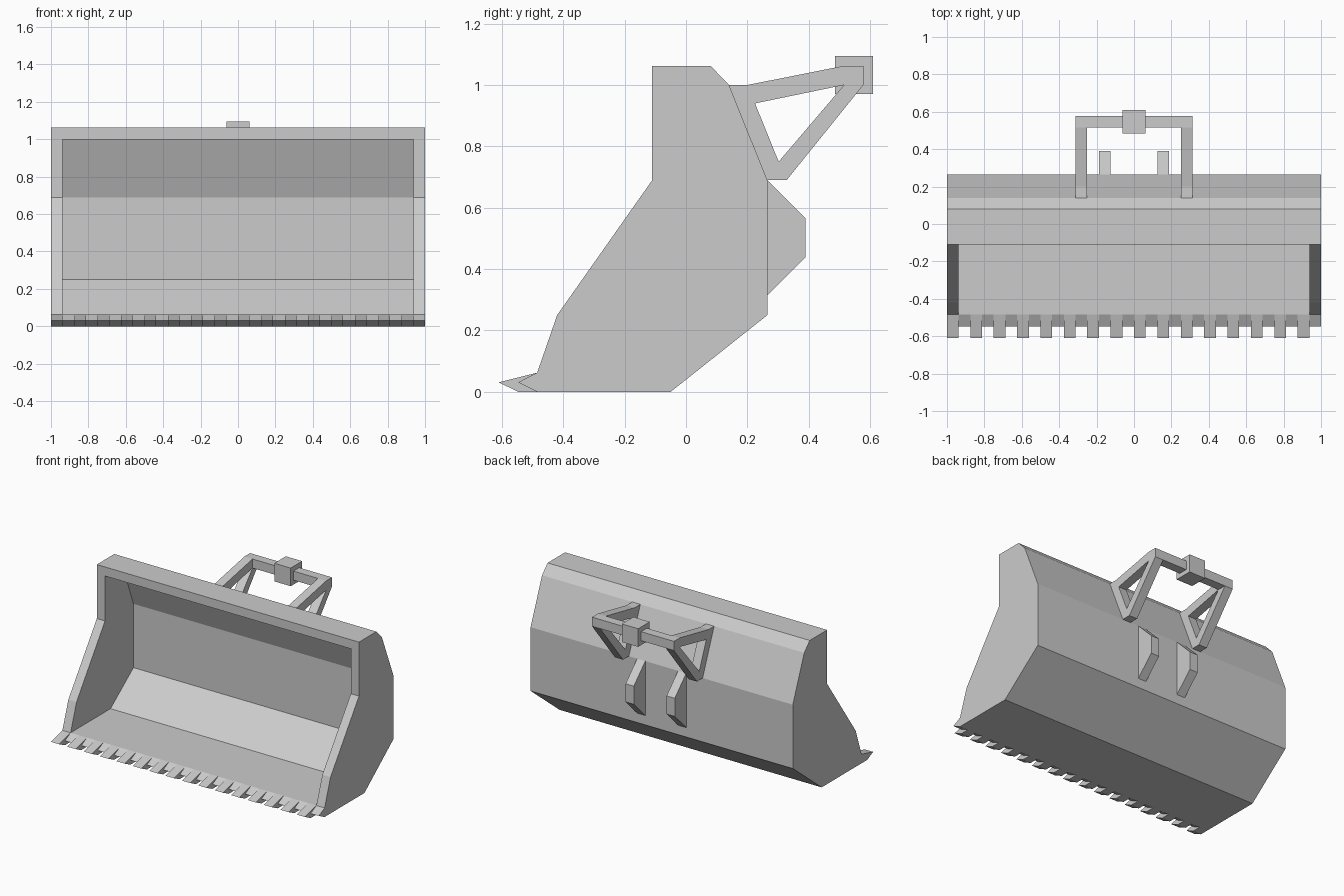
import bpy, bmesh

if "Cube" in bpy.data.objects:
    bpy.data.objects.remove(bpy.data.objects["Cube"])


def make_object(name, bm):
    bmesh.ops.recalc_face_normals(bm, faces=bm.faces)
    mesh = bpy.data.meshes.new(name)
    bm.to_mesh(mesh)
    bm.free()
    obj = bpy.data.objects.new(name, mesh)
    bpy.context.collection.objects.link(obj)
    return obj


def add_prism(bm, profile, x0, x1):
    """Extrude a closed (y, z) profile along x."""
    a = [bm.verts.new((x0, y, z)) for y, z in profile]
    b = [bm.verts.new((x1, y, z)) for y, z in profile]
    bm.faces.new(a)
    bm.faces.new(b[::-1])
    for i in range(len(a)):
        j = (i + 1) % len(a)
        bm.faces.new((a[i], b[i], b[j], a[j]))


def prisms(name, profile, spans):
    bm = bmesh.new()
    for x0, x1 in spans:
        add_prism(bm, profile, x0, x1)
    return make_object(name, bm)


# Bucket shell: outer skin, inner skin and the rim joining them at the mouth
mouth = [(-.11, .69), (-.42, .25), (-.485, .0625)]
skin = [(-.485, 0), (-.05, 0), (.265, .25), (.265, .69), (.14, 1), (.08, 1.0625), (-.11, 1.0625)]
lining = [(-.05, .0625), (.2, .25), (.2, .69), (.08, 1), (-.11, 1)]

bm = bmesh.new()


def row(points, x):
    return [bm.verts.new((x, y, z)) for y, z in points]


outer, inner = [], []
for s in (-1, 1):
    o = row(mouth + skin, s)
    i = row(mouth + lining, s * .9375)
    bm.faces.new(o)
    bm.faces.new(i)
    for p, q in zip([o[-1], o[0], o[1]], [o[0], o[1], o[2]]):
        k, l = o.index(p), o.index(q)
        bm.faces.new((p, q, i[l], i[k if k < 3 else -1]))
    outer.append(o)
    inner.append(i)
for k in range(3, len(outer[0]) - 1):
    bm.faces.new((outer[0][k], outer[1][k], outer[1][k + 1], outer[0][k + 1]))
for k in range(2, len(inner[0]) - 1):
    bm.faces.new((inner[0][k], inner[1][k], inner[1][k + 1], inner[0][k + 1]))
bm.faces.new((outer[0][-1], outer[1][-1], inner[1][-1], inner[0][-1]))
bm.faces.new((outer[0][2], inner[0][2], inner[1][2], outer[1][2], outer[1][3], outer[0][3]))
make_object("bucket_shell", bm)

# Cutting edge: long teeth alternating with short blade sections
step = .0625
prisms("teeth", [(-.485, 0), (-.485, .0625), (-.61, .031), (-.547, 0)],
       [(-1 + 2 * step * i, -1 + 2 * step * i + step) for i in range(16)])
prisms("blade_sections", [(-.485, 0), (-.485, .0625), (-.547, .031)],
       [(-1 + 2 * step * i + step, -1 + 2 * step * (i + 1)) for i in range(16)])

# Triangular hitch brackets: frame quads between outer outline and open centre
ring_out = [(.14, 1), (.2, 1), (.515, 1.0625), (.578, 1.0625), (.578, 1), (.328, .69), (.265, .69)]
hole = [(.225, .94), (.515, 1), (.302, .75)]
bm = bmesh.new()
for x0, x1 in ((-.3125, -.25), (.25, .3125)):
    o0, o1 = row(ring_out, x0), row(ring_out, x1)
    h0, h1 = row(hole, x0), row(hole, x1)
    for o, h in ((o0, h0), (o1, h1)):
        bm.faces.new((o[0], o[1], o[2], h[1], h[0]))
        bm.faces.new((o[2], o[3], o[4], h[1]))
        bm.faces.new((o[4], o[5], h[2], h[1]))
        bm.faces.new((o[5], o[6], o[0], h[0], h[2]))
    for a, b in ((o0, o1), (h0, h1)):
        for k in range(len(a)):
            j = (k + 1) % len(a)
            bm.faces.new((a[k], a[j], b[j], b[k]))
make_object("hitch_brackets", bm)

# Crossbar and its central block
prisms("hitch_crossbar", [(.515, 1), (.578, 1), (.578, 1.0625), (.515, 1.0625)], [(-.25, .25)])
prisms("hitch_block", [(.485, .97), (.61, .97), (.61, 1.095), (.485, 1.095)], [(-.0625, .0625)])

# Lower mounting lugs
prisms("mounting_lugs", [(.265, .69), (.39, .565), (.39, .44), (.265, .315)],
       [(-.1875, -.125), (.125, .1875)])
